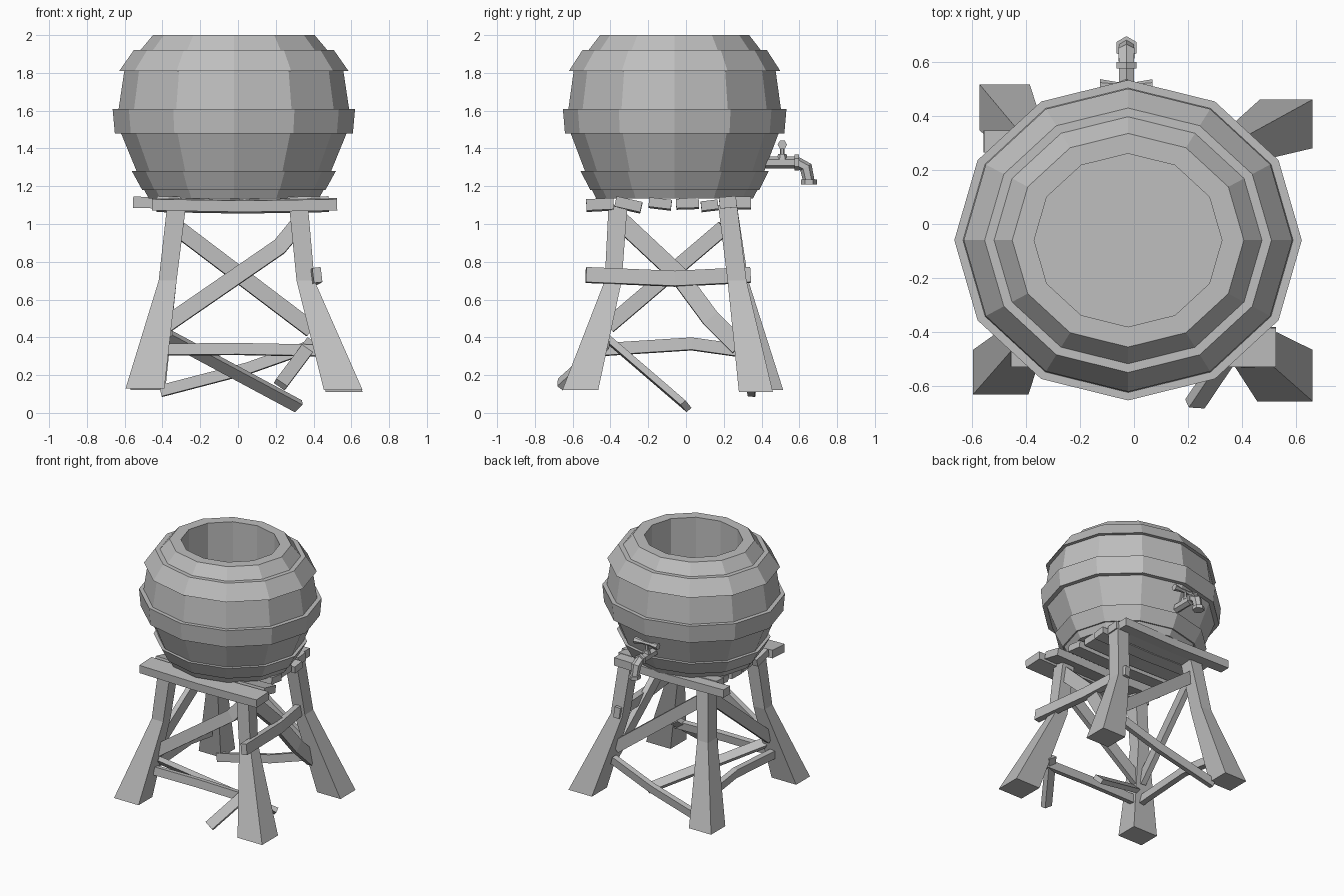
import bpy, bmesh, math
from mathutils import Vector

cube = bpy.data.objects.get("Cube")
if cube:
    bpy.data.objects.remove(cube, do_unlink=True)

grey = bpy.data.materials.new("plain_grey")
grey.use_nodes = True
TONE = (0.52, 0.52, 0.52, 1)
grey.diffuse_color = TONE
grey.node_tree.nodes["Principled BSDF"].inputs["Base Color"].default_value = TONE


def loft(name, rings, cap=True, loop=False):
    """Skin a list of equal-length point rings into one object."""
    bm = bmesh.new()
    rows = [[bm.verts.new(p) for p in ring] for ring in rings]
    n = len(rows[0])
    pairs = list(zip(rows, rows[1:])) + ([(rows[-1], rows[0])] if loop else [])
    for a, b in pairs:
        for i in range(n):
            j = (i + 1) % n
            bm.faces.new((a[i], a[j], b[j], b[i]))
    if cap and not loop:
        bm.faces.new(rows[0])
        bm.faces.new(rows[-1])
    bmesh.ops.recalc_face_normals(bm, faces=bm.faces)
    mesh = bpy.data.meshes.new(name)
    bm.to_mesh(mesh)
    bm.free()
    mesh.materials.append(grey)
    obj = bpy.data.objects.new(name, mesh)
    bpy.context.collection.objects.link(obj)
    return obj


def tangents(pts):
    last = len(pts) - 1
    return [(pts[min(i + 1, last)] - pts[max(i - 1, 0)]).normalized() for i in range(last + 1)]


def board(name, path, normal, width, thick=0.04):
    """Rectangular plank along a path; normal is its broad-face direction."""
    pts = [Vector(p) for p in path]
    rings = []
    for p, t in zip(pts, tangents(pts)):
        n = Vector(normal)
        n = (n - t * n.dot(t)).normalized()
        s = n.cross(t) * width / 2
        n = n * thick / 2
        rings.append([p + s + n, p - s + n, p - s - n, p + s - n])
    return loft(name, rings)


def tube(name, path, radii, sides=6):
    """Faceted tube with a radius per path point."""
    pts = [Vector(p) for p in path]
    rings = []
    for p, t, r in zip(pts, tangents(pts), radii):
        u = Vector((0, 0, 1)) if abs(t.x) > 0.9 else Vector((1, 0, 0))
        v = t.cross(u)
        rings.append([p + r * (math.cos(a) * u + math.sin(a) * v)
                      for a in (math.tau * (k + 0.5) / sides for k in range(sides))])
    return loft(name, rings)


def barrel_part(name, profile, loop):
    """Twelve-sided, slightly flattened lathe."""
    angles = [math.tau * k / 12 for k in range(12)]
    rings = [[(-0.022 + r * math.cos(a), -0.06 + 0.922 * r * math.sin(a), z) for a in angles]
             for r, z in profile]
    return loft(name, rings, loop=loop)


# Barrel: hollow body and three hoops
barrel_part("barrel_body", [(0.45, 1.135), (0.475, 1.18), (0.515, 1.28), (0.597, 1.48),
                            (0.61, 1.61), (0.58, 1.81), (0.495, 1.92), (0.428, 2.0),
                            (0.347, 2.0), (0.347, 1.2)], False)
hoops = {"lower_hoop": (0.485, 1.18, 0.54, 1.28),
         "middle_hoop": (0.63, 1.48, 0.642, 1.61),
         "upper_hoop": (0.607, 1.81, 0.53, 1.92)}
for name, (r0, z0, r1, z1) in hoops.items():
    barrel_part(name, [(r0, z0), (r1, z1), (r1 - 0.06, z1), (r0 - 0.06, z0)], True)

# Tap on the back of the barrel
TX = -0.028
tube("tap_pipe", [(TX, 0.38, 1.325), (TX, 0.59, 1.325), (TX, 0.635, 1.3), (TX, 0.652, 1.22)],
     [0.032, 0.032, 0.034, 0.03])
tube("tap_flange", [(TX, 0.575, 1.325), (TX, 0.598, 1.325)], [0.042, 0.042])
tube("tap_outlet", [(TX, 0.652, 1.235), (TX, 0.652, 1.21)], [0.042, 0.042])
tube("tap_collar", [(TX, 0.51, 1.34), (TX, 0.51, 1.37)], [0.03, 0.022])
tube("tap_stem", [(TX, 0.51, 1.36), (TX, 0.51, 1.42)], [0.012, 0.012])
tube("tap_handle", [(TX + d, 0.51, 1.42) for d in (-0.097, -0.03, 0.03, 0.097)],
     [0.025, 0.014, 0.014, 0.025])

# Flared legs: (x0, x1, y0, y1) at the top, knee and foot, then foot height
legs = {
    "front_right_leg": ((-0.375, -0.275, -0.41, -0.31), (-0.42, -0.325, -0.43, -0.34),
                        (-0.595, -0.39, -0.63, -0.465), 0.13),
    "front_left_leg": ((0.27, 0.37, -0.41, -0.31), (0.31, 0.405, -0.43, -0.34),
                       (0.455, 0.66, -0.655, -0.465), 0.12),
    "back_right_leg": ((-0.375, -0.275, 0.17, 0.27), (-0.415, -0.325, 0.22, 0.33),
                       (-0.57, -0.385, 0.345, 0.515), 0.12),
    "back_left_leg": ((0.27, 0.37, 0.17, 0.27), (0.31, 0.405, 0.22, 0.32),
                      (0.465, 0.66, 0.28, 0.46), 0.11),
}
for name, (top, knee, foot, floor) in legs.items():
    rings = [[(a, c, z), (b, c, z), (b, d, z), (a, d, z)]
             for (a, b, c, d), z in ((top, 1.1), (knee, 0.7), (foot, floor))]
    loft(name, rings)

# Deck planks along x: x0, x1, y, width, z, thickness, tilt
deck = [(-0.455, 0.525, -0.455, 0.145, 1.105, 0.06, 0.05),
        (-0.43, 0.48, -0.305, 0.14, 1.105, 0.055, -0.22),
        (-0.42, 0.42, -0.137, 0.12, 1.11, 0.05, -0.12),
        (-0.43, 0.40, 0.008, 0.12, 1.11, 0.05, 0.03),
        (-0.41, 0.42, 0.125, 0.09, 1.10, 0.05, 0.12),
        (-0.44, 0.38, 0.222, 0.09, 1.115, 0.06, 0.08),
        (-0.555, 0.36, 0.305, 0.08, 1.115, 0.06, 0.0)]
for i, (x0, x1, y, w, z, t, tilt) in enumerate(deck):
    board(f"deck_plank_{i + 1}", [(x0, y, z), ((x0 + x1) / 2, y, z - 0.008), (x1, y, z)],
          (0, -math.sin(tilt), math.cos(tilt)), w, t)

# Diagonal braces, one per side
FRONT, SIDE = (0, -1, 0.12), (1, 0, 0.12)
board("front_brace", [(-0.39, -0.42, 0.46), (0.22, -0.385, 0.88), (0.32, -0.36, 1.0)], FRONT, 0.085)
board("back_brace", [(-0.31, 0.23, 0.97), (0.39, 0.28, 0.44)], FRONT, 0.085)
board("left_brace", [(0.33, -0.35, 1.02), (0.35, -0.04, 0.73), (0.4, 0.13, 0.5), (0.42, 0.28, 0.35)],
      SIDE, 0.095)
board("right_brace", [(-0.41, -0.41, 0.46), (-0.335, 0.2, 0.98)], SIDE, 0.08)

# Horizontal rails
board("front_rail", [(-0.41, -0.46, 0.335), (0.0, -0.46, 0.338), (0.42, -0.46, 0.33)], FRONT, 0.06)
board("right_rail", [(-0.43, -0.44, 0.335), (-0.43, 0.03, 0.365), (-0.43, 0.28, 0.33)], SIDE, 0.065)
board("back_rail", [(-0.41, 0.35, 0.115), (0.05, 0.33, 0.235), (0.39, 0.31, 0.355)], FRONT, 0.06)
board("left_rail", [(0.42, -0.53, 0.73), (0.385, -0.06, 0.71), (0.34, 0.34, 0.73)], SIDE, 0.08, 0.045)

# Two broken boards hanging from the front legs
board("fallen_board", [(-0.37, -0.43, 0.405), (0.32, 0.0, 0.035)], (0.2, -0.6, -0.7), 0.065, 0.035)
board("snapped_board", [(0.225, -0.665, 0.15), (0.39, -0.42, 0.37)], (0.3, -0.6, 0.5), 0.07, 0.04)
